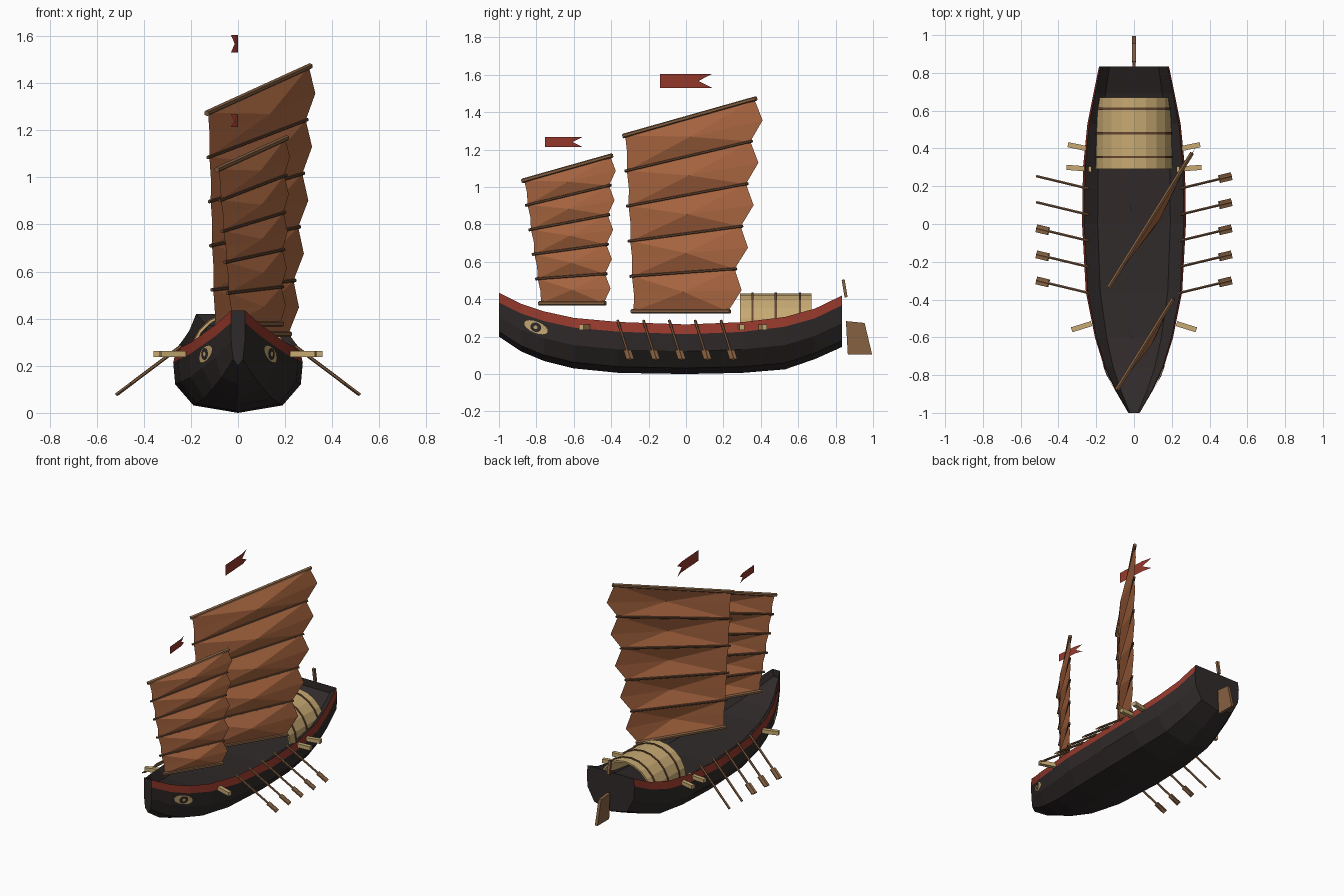
import bpy, bmesh, math
from mathutils import Vector
from mathutils.bvhtree import BVHTree

if "Cube" in bpy.data.objects:
    bpy.data.objects.remove(bpy.data.objects["Cube"])


def material(name, r, g, b):
    m = bpy.data.materials.new(name)
    m.use_nodes = True
    m.diffuse_color = (r, g, b, 1)
    m.node_tree.nodes["Principled BSDF"].inputs["Base Color"].default_value = (r, g, b, 1)
    return m


TAR = material("tarred_wood", 0.03, 0.023, 0.023)
RED = material("painted_red", 0.3, 0.04, 0.024)
SAIL = material("sail_cloth", 0.42, 0.14, 0.054)
MAT = material("straw_mat", 0.57, 0.4, 0.17)
WOOD = material("brown_wood", 0.24, 0.12, 0.055)
DARK = material("dark_bamboo", 0.13, 0.062, 0.032)


def build(name, verts, faces, mats, indices=None):
    mesh = bpy.data.meshes.new(name)
    mesh.from_pydata([tuple(v) for v in verts], [], faces)
    for m in mats:
        mesh.materials.append(m)
    if indices:
        for poly, i in zip(mesh.polygons, indices):
            poly.material_index = i
    ob = bpy.data.objects.new(name, mesh)
    bpy.context.collection.objects.link(ob)
    return ob


def fix_normals(ob):
    bm = bmesh.new()
    bm.from_mesh(ob.data)
    bmesh.ops.recalc_face_normals(bm, faces=bm.faces)
    bm.to_mesh(ob.data)
    bm.free()


def bar(name, a, b, w, h, mat, sides=4):
    """Straight bar from a to b with a w by h section."""
    a, b = Vector(a), Vector(b)
    along = (b - a).normalized()
    side = along.cross(Vector((0, 0, 1))).normalized()
    up = side.cross(along)
    k = 1 / math.cos(math.pi / sides)
    verts = []
    for p in (a, b):
        for i in range(sides):
            t = math.tau * (i + 0.5) / sides
            verts.append(p + side * (w / 2 * k * math.cos(t)) + up * (h / 2 * k * math.sin(t)))
    n = sides
    faces = [(i, (i + 1) % n, n + (i + 1) % n, n + i) for i in range(n)]
    faces += [tuple(range(n)), tuple(range(n, 2 * n))]
    ob = build(name, verts, faces, [mat])
    fix_normals(ob)
    return ob


def slab(name, outline, depth, mat):
    """Flat outline in the y-z plane, thickened along x."""
    n = len(outline)
    verts = [(s * depth / 2, y, z) for s in (-1, 1) for y, z in outline]
    faces = [(i, (i + 1) % n, n + (i + 1) % n, n + i) for i in range(n)]
    faces += [tuple(range(n)), tuple(range(n, 2 * n))]
    ob = build(name, verts, faces, [mat])
    fix_normals(ob)
    return ob


# Hull: stations of (y, half width, sheer height, keel height)
stations = [(-1, .03, .435, .2), (-.88, .1, .375, .12), (-.76, .157, .335, .07),
            (-.6, .207, .3, .03), (-.36, .255, .278, .006), (0, .275, .265, 0),
            (.3, .27, .277, .006), (.53, .247, .305, .025), (.69, .215, .35, .08),
            (.835, .185, .42, .145)]
verts, faces, slots = [], [], []
for y, w, s, k in stations:
    rim = s - 0.052
    half = [(w * .96, s), (w, rim), (w * .97, k + (rim - k) * .57), (w * .69, k + (rim - k) * .15)]
    ring = half + [(0, k)] + [(-x, z) for x, z in reversed(half)]
    ring += [(-w * .7, s - .05), (w * .7, s - .05)]
    verts += [(x, y, z) for x, z in ring]
N = 11
for j in range(len(stations) - 1):
    for i in range(N):
        a, b = j * N + i, j * N + (i + 1) % N
        faces.append((a, b, b + N, a + N))
        slots.append(1 if i in (0, 7) else 0)
last = (len(stations) - 1) * N
faces += [tuple(range(9))[::-1], tuple(range(last, last + 9))]
slots += [0, 0]
hull = build("hull", verts, faces, [TAR, RED], slots)
hull_tree = BVHTree.FromPolygons([Vector(v) for v in verts], faces)

# Painted bow eyes, laid onto the planking
for side, label in ((1, "left"), (-1, "right")):
    for part, ry, rz, mat, lift in (("white", .068, .03, MAT, .004),
                                    ("iris", .03, .025, TAR, .006),
                                    ("glint", .011, .01, MAT, .008)):
        pts = []
        for i in range(17):
            t = math.tau * i / 16
            u, v = (0, 0) if i == 16 else (ry * math.cos(t), rz * math.sin(t))
            y, z = -.8 + u * .92 + v * .38, .25 - u * .38 + v * .92
            hit, normal, _, _ = hull_tree.ray_cast(Vector((side, y, z)), Vector((-side, 0, 0)))
            pts.append(hit + Vector((side * lift, -lift * .5, 0)))
        fan = [(i, (i + 1) % 16, 16)[::side] for i in range(16)]
        build(f"{label}_eye_{part}", pts, fan, [mat])


# Battened sails, turned about the mast line
def sail(name, mast_y, luff, leech, reach, belly):
    def place(y, z, out=0):
        return Vector(((y - mast_y) * .62 + out * .85, y - out * .52, z))
    verts, faces = [], []
    rows = len(luff)
    for i in range(rows):
        a, b = place(*luff[i]), place(*leech[i])
        over = (b - a).normalized() * .012
        yard = i == 0
        size = .022 if yard or i == rows - 1 else .014
        bar(f"{name}_{'yard' if yard else 'batten'}", a - over, b + over, size, size,
            WOOD if size > .02 else DARK, 6)
        if i == rows - 1:
            break
        (y0, z0), (y1, z1) = luff[i], luff[i + 1]
        (y2, z2), (y3, z3) = leech[i], leech[i + 1]
        base = len(verts)
        ly, lz = (y0 + y1) / 2, (z0 + z1) / 2
        ry, rz = (y2 + y3) / 2 + reach, (z2 + z3) / 2
        verts += [a, place(ly + .006, lz), place(*luff[i + 1]), place(*leech[i + 1]),
                  place(ry, rz), b, place((ly + ry) / 2, (lz + rz) / 2, belly)]
        faces += [(base + k, base + (k + 1) % 6, base + 6) for k in range(6)]
    build(name, verts, faces, [SAIL])


def steps(top, bottom, n, bow=0):
    """Evenly spaced points with a slight curve in y."""
    return [(top[0] + (bottom[0] - top[0]) * i / n + bow * math.sin(math.pi * i / n),
             top[1] + (bottom[1] - top[1]) * i / n) for i in range(n + 1)]


sail("main_sail", -.12, steps((-.325, 1.275), (-.28, .335), 5),
     steps((.365, 1.47), (.225, .335), 5, .012), .055, .04)
sail("fore_sail", -.73, steps((-.865, 1.035), (-.775, .378), 5),
     steps((-.405, 1.165), (-.44, .378), 5), .033, .03)


# Swallow-tailed pennants
def pennant(name, y, z, length, height):
    h = height / 2
    tail, notch = y + length, y + length * .74
    pts = [(0, y, z - h), (0, y, z + h), (-.012, notch, z + h), (-.014, notch, z),
           (-.012, notch, z - h), (-.03, tail, z + h), (-.03, tail, z - h)]
    build(name, pts, [(0, 4, 3, 2, 1), (2, 3, 5), (3, 4, 6)], [RED])


pennant("main_pennant", -.14, 1.567, .28, .075)
pennant("fore_pennant", -.755, 1.24, .2, .052)


# Arched straw shelter with binding hoops
def arch(name, y0, y1, width, height, thick, mat):
    n = 10
    base = .235
    verts = []
    for y in (y0, y1):
        for t in (0, thick):
            for i in range(n + 1):
                a = math.pi * i / n
                verts.append(((width - t) * math.cos(a), y, base + (height - t) * math.sin(a)))
    m = n + 1
    faces = []
    for i in range(n):
        for p, q in ((0, 2 * m), (m, 3 * m), (0, m), (2 * m, 3 * m)):
            faces.append((p + i, p + i + 1, q + i + 1, q + i))
    ob = build(name, verts, faces, [mat])
    fix_normals(ob)


arch("shelter", .29, .67, .203, .196, .012, MAT)
for y in (.355, .48, .61):
    arch("shelter_hoop", y - .006, y + .006, .208, .201, .012, DARK)

# Oars; the two aftmost on one side have no blade
for side in (1, -1):
    for i in range(5):
        y = .187 - .138 * i
        a, b = Vector((side * .24, y, .285)), Vector((side * .515, y + .066, .078))
        bar("oar_shaft", a, b, .013, .013, WOOD, 6)
        if side == 1 or i > 1:
            bar("oar_blade", a.lerp(b, .77), b, .042, .008, WOOD)

# Beam ends poking out through the sides
for side in (1, -1):
    for y, lean, reach in ((.4, .02, .35), (.292, .008, .357), (-.535, -.025, .33)):
        bar("beam_end", (side * .225, y - lean * .3, .25), (side * reach, y + lean, .25), .027, .027, MAT)

# Steering gear
slab("rudder_blade", [(.855, .283), (.955, .273), (.995, .105), (.865, .105)], .02, WOOD)
slab("rudder_post", [(.832, .503), (.848, .507), (.864, .412), (.848, .408)], .018, WOOD)
